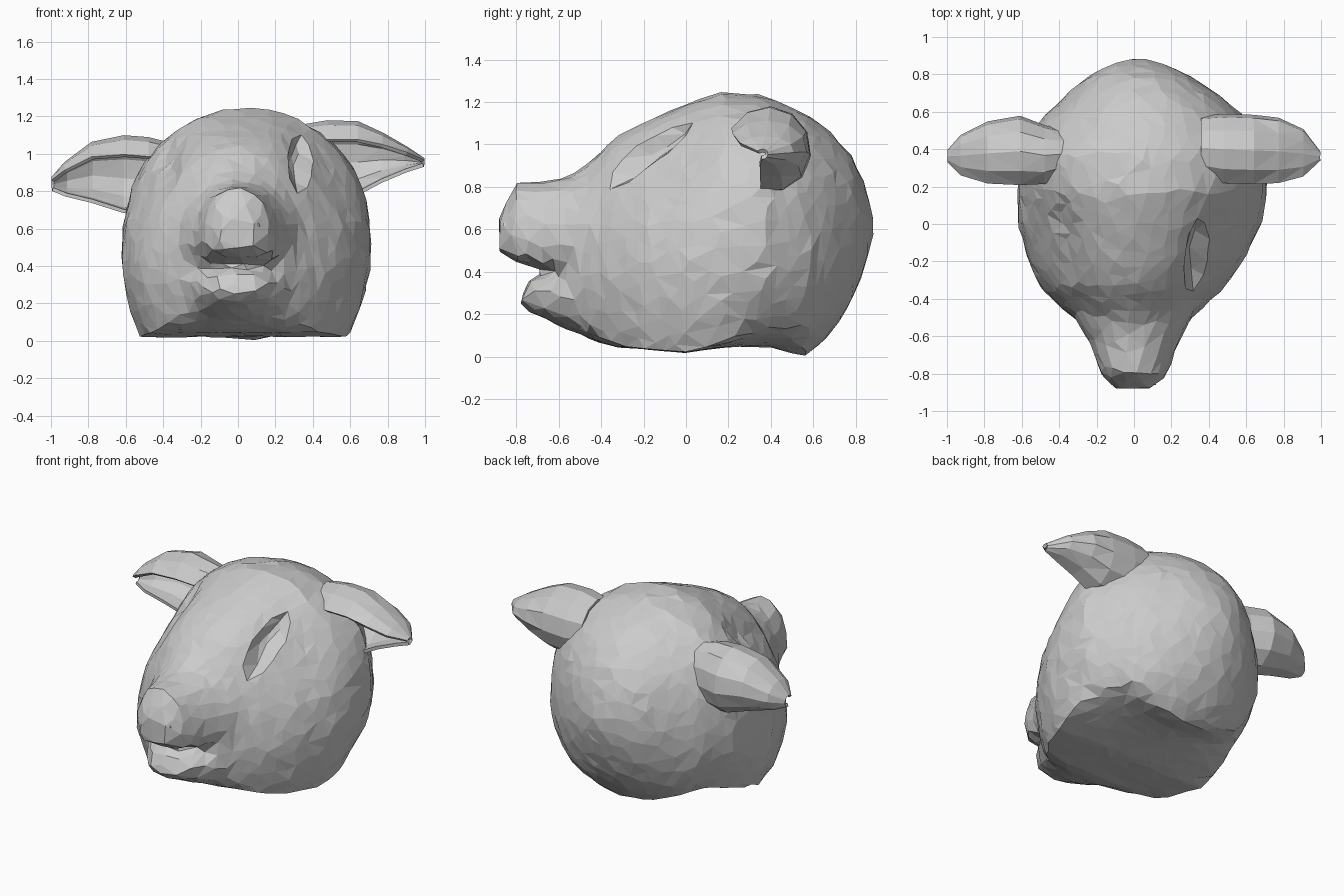
import bpy, bmesh, random
from math import sin, cos, pi, radians, copysign

random.seed(4)
cube = bpy.data.objects.get("Cube")
if cube:
    bpy.data.objects.remove(cube)

grey = bpy.data.materials.new("clay_grey")
grey.use_nodes = True
colour = (0.6, 0.6, 0.6, 1)
grey.diffuse_color = colour
grey.node_tree.nodes["Principled BSDF"].inputs["Base Color"].default_value = colour


def make_object(name, bm):
    bmesh.ops.recalc_face_normals(bm, faces=bm.faces)
    mesh = bpy.data.meshes.new(name)
    bm.to_mesh(mesh)
    bm.free()
    mesh.materials.append(grey)
    ob = bpy.data.objects.new(name, mesh)
    bpy.context.collection.objects.link(ob)
    return ob


def skin(bm, rings, closed):
    rows = [[bm.verts.new(p) for p in ring] for ring in rings]
    n = len(rows[0])
    for a, b in zip(rows, rows[1:]):
        for i in range(n if closed else n - 1):
            j = (i + 1) % n
            bm.faces.new((a[i], a[j], b[j], b[i]))
    if closed:
        bm.faces.new(rows[0])
        bm.faces.new(rows[-1])


def loft(name, stations, n=32):
    """Rings along y: y, centre x, half width, bottom, middle, top,
    boxiness of the lower half, slimness of the upper half."""
    rings = []
    for y, cx, w, bottom, mid, top, box, slim in stations:
        ring = []
        for k in range(n):
            a = 2 * pi * k / n
            c, s = cos(a), sin(a)
            if s >= 0:
                x = w * c * (1 - slim * sin(2 * a) ** 2)
                ring.append((cx + x, y, mid + (top - mid) * s ** .9))
            else:
                # blend a round underside with a tapered flat-bottomed one
                m = max(abs(c), abs(s))
                square_x = c / m * (1 - .14 * (s / m) ** 2)
                ring.append((cx + w * (c + (square_x - c) * box), y,
                             mid + (mid - bottom) * (s + (s / m - s) * box)))
        rings.append(ring)
    bm = bmesh.new()
    skin(bm, rings, True)
    return make_object(name, bm)


def apply_modifier(ob, name, kind, **settings):
    mod = ob.modifiers.new(name, kind)
    for key, value in settings.items():
        setattr(mod, key, value)
    bpy.context.view_layer.objects.active = ob
    bpy.ops.object.modifier_apply(modifier=mod.name)


# Skull, from the face back to the crown
head = loft("head", [
    (-.58, 0, .22, .16, .42, .83, .3, 0),
    (-.45, -.01, .38, .08, .34, .92, .6, .08),
    (-.34, -.01, .49, .045, .37, 1.03, .85, .12),
    (-.2, .01, .575, .035, .42, 1.11, 1, .15),
    (0, .03, .65, .02, .45, 1.19, 1, .13),
    (.17, .045, .67, .04, .48, 1.25, .85, .03),
    (.37, .05, .66, .05, .5, 1.23, .4, -.05),
    (.56, .05, .55, 0, .52, 1.15, .1, 0),
    (.68, .05, .42, .1, .54, 1.06, .1, 0),
    (.78, .03, .29, .26, .57, .95, 0, 0),
    (.84, .02, .18, .41, .6, .82, 0, 0),
    (.88, .02, .06, .55, .61, .68, 0, 0)])

# Upper muzzle
muzzle = loft("muzzle", [
    (-.88, 0, .1, .49, .56, .67, .5, 0),
    (-.8, 0, .18, .45, .54, .82, .5, 0),
    (-.64, 0, .235, .41, .53, .83, .5, 0),
    (-.5, 0, .31, .4, .53, .86, .5, .05),
    (-.35, 0, .4, .4, .53, .95, .5, .1)])

# Lower jaw, its upper side rising to close the mouth
jaw = loft("lower_jaw", [
    (-.78, 0, .09, .25, .265, .28, .2, 0),
    (-.73, 0, .15, .21, .28, .37, .2, 0),
    (-.57, 0, .26, .13, .3, .42, .2, 0),
    (-.4, 0, .37, .07, .3, .42, .3, 0)])

# Fuse the three parts into one faceted skin
bpy.ops.object.select_all(action="DESELECT")
for part in (head, muzzle, jaw):
    part.select_set(True)
bpy.context.view_layer.objects.active = head
bpy.ops.object.join()
apply_modifier(head, "fuse", "REMESH", mode="VOXEL", voxel_size=.022)
apply_modifier(head, "soften", "SMOOTH", factor=.5, iterations=2)

# Eye hollows pressed into the face, deeper on the left, and a rough clay surface
for v in head.data.vertices:
    for x, depth in ((.33, .08), (-.37, .03)):
        d = ((v.co.x - x) / .06) ** 2 + ((v.co.z - .95) / .16) ** 2
        if v.co.y < .1 and d < 1:
            v.co.y += depth * (1 - d)
            v.co.x -= copysign(depth * .5 * (1 - d), x)
    for axis in range(3):
        v.co[axis] += random.uniform(-.006, .006)

apply_modifier(head, "facets", "DECIMATE", ratio=.045)


# Ears: curled shells open to the front and below
def ear(name, stations, n=9):
    rings = []
    for x, cy, cz, ry, rz in stations:
        ring = []
        for k in range(n):
            a = radians(150 - 250 * k / (n - 1))
            ring.append((x, cy + ry * cos(a), cz + rz * sin(a)))
        rings.append(ring)
    bm = bmesh.new()
    skin(bm, rings, False)
    bmesh.ops.triangulate(bm, faces=bm.faces)
    ob = make_object(name, bm)
    apply_modifier(ob, "thickness", "SOLIDIFY", thickness=.02, offset=0)
    return ob


ear("left_ear", [
    (.36, .4, .98, .17, .17), (.48, .39, .97, .19, .2), (.64, .385, .975, .19, .19),
    (.77, .38, .98, .18, .125), (.9, .37, .97, .13, .06), (.99, .36, .955, .02, .015)])
ear("right_ear", [
    (-.36, .37, .88, .12, .17), (-.48, .36, .88, .16, .2), (-.61, .38, .89, .19, .2),
    (-.78, .37, .9, .17, .155), (-.92, .36, .865, .11, .085), (-.99, .36, .84, .03, .03)])

# Small raised nostril flap
bm = bmesh.new()
bmesh.ops.create_cone(bm, cap_ends=True, segments=3, radius1=.04, radius2=.01, depth=.04)
for v in bm.verts:
    v.co = (.11 + v.co.x * .7, -.84 - v.co.z, .62 + v.co.y)
make_object("nostril", bm)
